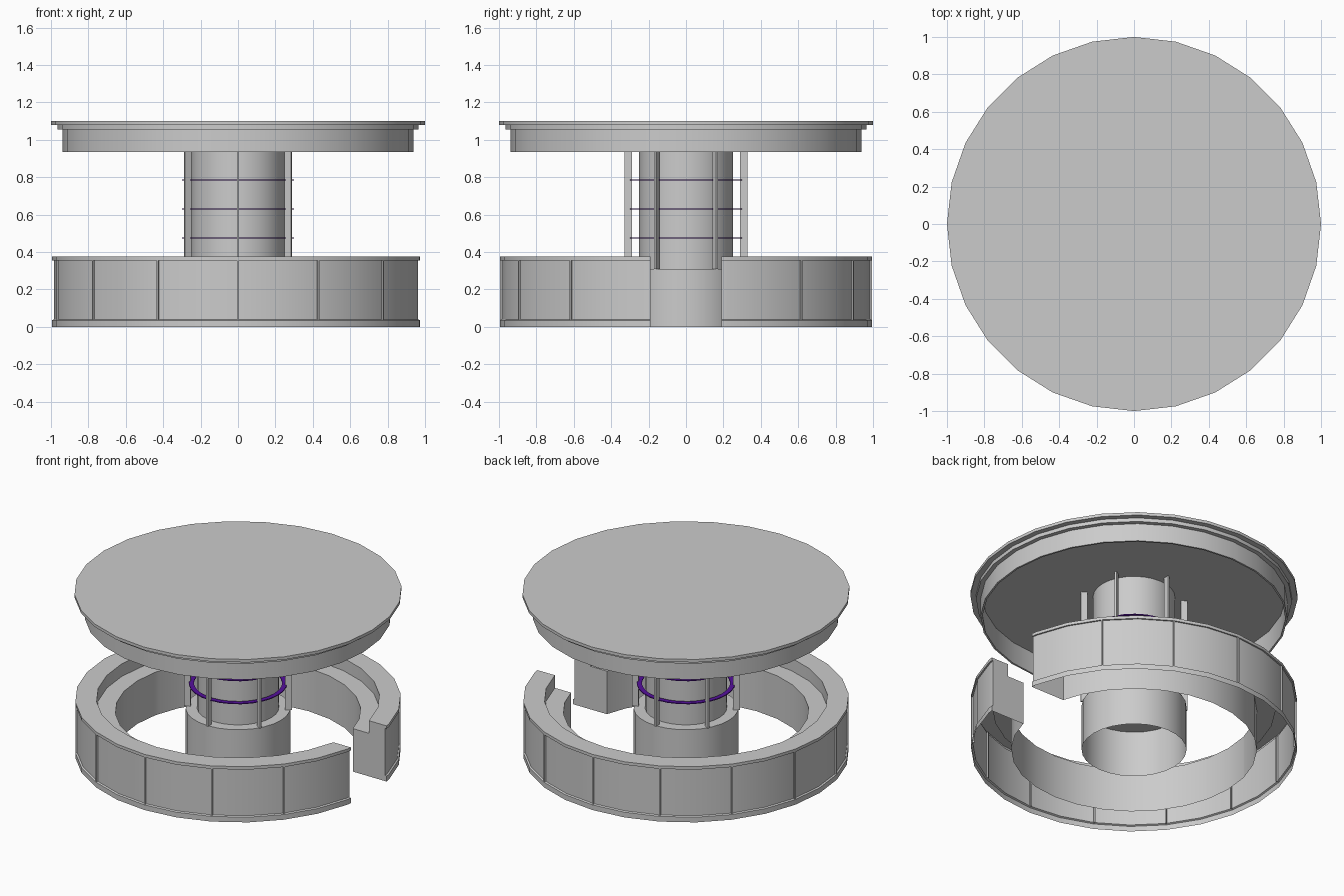
import bpy, bmesh, math
from mathutils import Vector, Matrix

SIDES = 28
STEP = 2 * math.pi / SIDES

cube = bpy.data.objects.get("Cube")
if cube:
    bpy.data.objects.remove(cube, do_unlink=True)


def material(name, color):
    m = bpy.data.materials.new(name)
    m.use_nodes = True
    m.diffuse_color = color
    m.node_tree.nodes["Principled BSDF"].inputs["Base Color"].default_value = color
    return m


grey = material("light_grey", (0.6, 0.6, 0.6, 1))
purple = material("deep_purple", (0.09, 0.005, 0.33, 1))


def lathe(profile, closed=False):
    """Turn (radius, height) points around the z axis."""
    bm = bmesh.new()
    rings = [[bm.verts.new((r * math.cos(k * STEP), r * math.sin(k * STEP), z))
              for r, z in profile] for k in range(SIDES)]
    n = len(profile)
    for k in range(SIDES):
        a, b = rings[k], rings[(k + 1) % SIDES]
        for i in range(n if closed else n - 1):
            j = (i + 1) % n
            bm.faces.new((a[i], b[i], b[j], a[j]))
    bmesh.ops.remove_doubles(bm, verts=bm.verts, dist=1e-5)
    bmesh.ops.recalc_face_normals(bm, faces=bm.faces)
    return bm


def radial_plates(angles, r0, r1, z0, z1, thick):
    """Thin upright plates pointing away from the z axis."""
    bm = bmesh.new()
    for a in angles:
        mat = (Matrix.Rotation(a, 4, 'Z')
               @ Matrix.Translation(((r0 + r1) / 2, 0, (z0 + z1) / 2))
               @ Matrix.Diagonal((r1 - r0, thick, z1 - z0, 1)))
        bmesh.ops.create_cube(bm, size=1, matrix=mat)
    return bm


def finish(bm, name, mat):
    mesh = bpy.data.meshes.new(name)
    bm.to_mesh(mesh)
    bm.free()
    ob = bpy.data.objects.new(name, mesh)
    bpy.context.collection.objects.link(ob)
    mesh.materials.append(mat)
    bpy.ops.object.select_all(action='DESELECT')
    ob.select_set(True)
    bpy.context.view_layer.objects.active = ob
    bpy.ops.object.shade_smooth_by_angle(angle=math.radians(30))
    return ob


# Round canopy, hollow below, with a stepped rim
finish(lathe([(0, 1.1), (1, 1.1), (1, 1.08), (0.965, 1.08), (0.965, 1.055),
              (0.937, 1.055), (0.937, 0.935), (0.925, 0.935),
              (0.925, 1.08), (0, 1.08)]), "canopy", grey)

# Ring counter with an inner shelf
GAP = 0.19
bm = lathe([(0.995, 0), (0.995, 0.035), (0.985, 0.04), (0.985, 0.355),
            (0.995, 0.355), (0.995, 0.375), (0.865, 0.375), (0.865, 0.29),
            (0.75, 0.29), (0.75, 0)], closed=True)
# Entrance: cut out the doorway, then cap the two counter ends
for y in (-GAP, GAP):
    bmesh.ops.bisect_plane(bm, geom=bm.verts[:] + bm.edges[:] + bm.faces[:],
                           plane_co=(0, y, 0), plane_no=(0, 1, 0))
door = [f for f in bm.faces
        if f.calc_center_median().x > 0 and abs(f.calc_center_median().y) < GAP - 1e-4]
bmesh.ops.delete(bm, geom=door, context='FACES')
bmesh.ops.holes_fill(bm, edges=[e for e in bm.edges if e.is_boundary], sides=0)
bmesh.ops.recalc_face_normals(bm, faces=bm.faces)
# The counter is open underneath
under = [f for f in bm.faces if max(v.co.z for v in f.verts) < 0.001]
bmesh.ops.delete(bm, geom=under, context='FACES')
finish(bm, "counter", grey)

# Vertical strips between the counter panels
finish(radial_plates([(3 + 2 * k) * STEP for k in range(12)],
                     0.975, 0.994, 0.037, 0.356, 0.01), "counter_strips", grey)

# Central pedestal, open underneath, and column
finish(lathe([(0.32, 0), (0.32, 0.31), (0, 0.31)]), "pedestal", grey)
finish(lathe([(0.25, 0.31), (0.25, 1.08)]), "column", grey)

# Upright posts around the column
finish(radial_plates([math.radians(30 + 60 * k) for k in range(6)],
                     0.29, 0.33, 0.31, 1.08, 0.012), "posts", grey)

# Flat coloured rings held by the posts
for label, z in (("lower", 0.475), ("middle", 0.63), ("upper", 0.785)):
    finish(lathe([(0.27, z - 0.003), (0.3, z - 0.003),
                  (0.3, z + 0.003), (0.27, z + 0.003)], closed=True),
           label + "_ring", purple)
